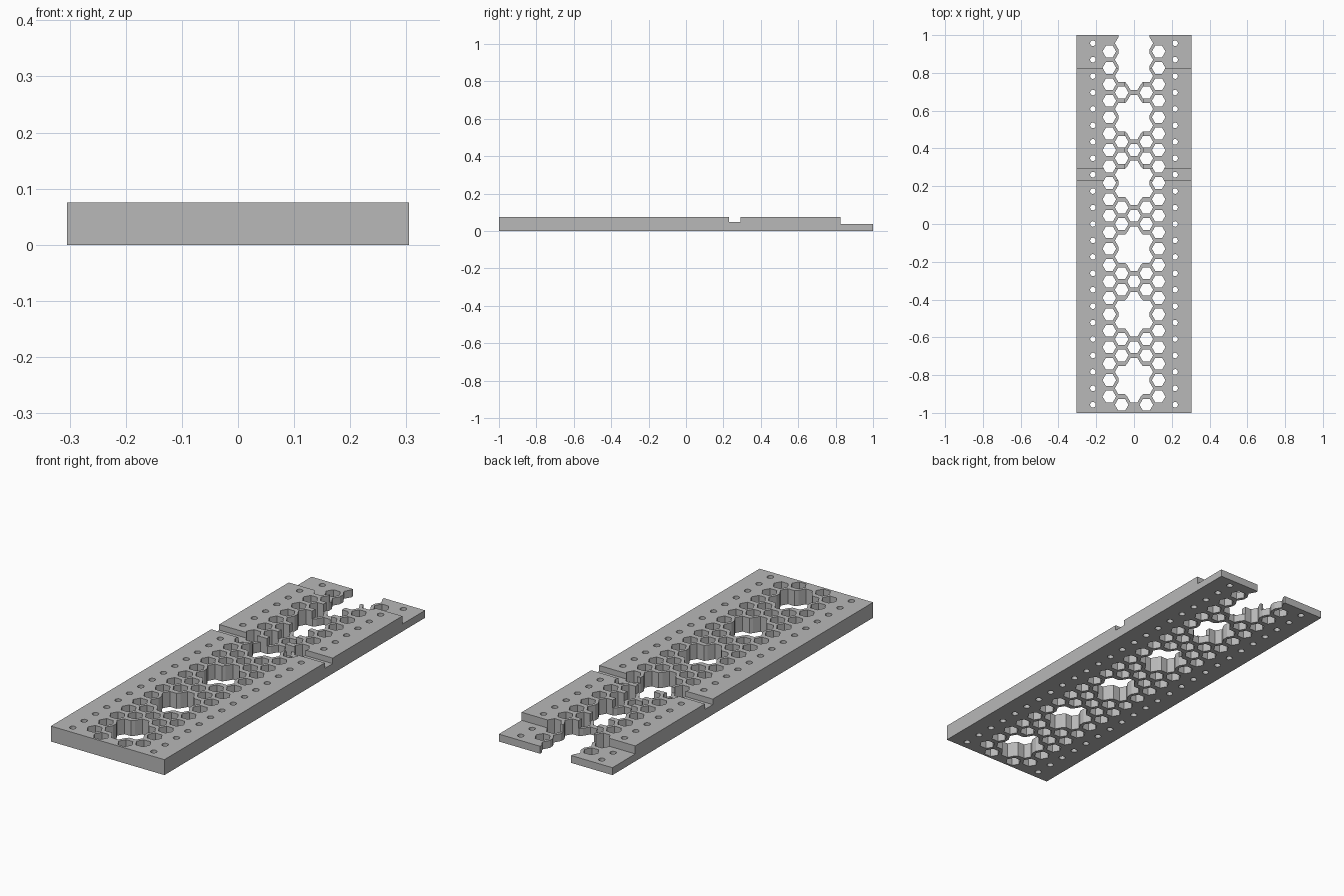
import bpy, bmesh
from math import cos, sin, radians

cube = bpy.data.objects.get("Cube")
if cube:
    bpy.data.objects.remove(cube, do_unlink=True)

PITCH = 0.087          # hole spacing along the plate
HEX = 0.036            # hexagon corner radius
HALF_W, TOP = 0.305, 0.075
GROOVE, STEP = 0.048, 0.036

grey = bpy.data.materials.new("plain grey")
grey.use_nodes = True
colour = (0.48, 0.48, 0.48, 1)
grey.diffuse_color = colour
grey.node_tree.nodes["Principled BSDF"].inputs["Base Color"].default_value = colour


def add_prism(bm, points, direction):
    """Extrude a closed outline of 3D points along a direction."""
    face = bm.faces.new([bm.verts.new(p) for p in points])
    ext = bmesh.ops.extrude_face_region(bm, geom=[face])["geom"]
    verts = [g for g in ext if isinstance(g, bmesh.types.BMVert)]
    bmesh.ops.translate(bm, verts=verts, vec=direction)


def make_object(name, bm):
    bmesh.ops.recalc_face_normals(bm, faces=bm.faces)
    mesh = bpy.data.meshes.new(name)
    bm.to_mesh(mesh)
    bm.free()
    mesh.materials.append(grey)
    obj = bpy.data.objects.new(name, mesh)
    bpy.context.collection.objects.link(obj)
    return obj


def corners(x, k, angles, r=HEX):
    """Points on a circle centred at x and k pitches along the plate."""
    return [(x + r * cos(radians(a)), k * PITCH + r * sin(radians(a))) for a in angles]


def cut_through(bm, outline):
    add_prism(bm, [(x, y, -0.05) for x, y in outline], (0, 0, 0.2))


def subtract(target, bm, name):
    cutter = make_object(name, bm)
    cutter.hide_render = True
    mod = target.modifiers.new(name, "BOOLEAN")
    mod.operation, mod.solver, mod.object = "DIFFERENCE", "EXACT", cutter
    bpy.context.view_layer.objects.active = target
    bpy.ops.object.modifier_apply(modifier=mod.name)
    bpy.data.objects.remove(cutter, do_unlink=True)


# Plate: side profile with a cross groove and a stepped back end
profile = [(-1, 0), (1, 0), (1, STEP), (0.825, STEP), (0.825, TOP), (0.291, TOP),
           (0.291, GROOVE), (0.23, GROOVE), (0.23, TOP), (-1, TOP)]
bm = bmesh.new()
add_prism(bm, [(-HALF_W, y, z) for y, z in profile], (2 * HALF_W, 0, 0))
plate = make_object("perforated_plate", bm)

# Shallow channel along the middle of the back section
bm = bmesh.new()
add_prism(bm, [(-0.05, 0.26, STEP), (0.05, 0.26, STEP), (0.05, 0.8, STEP), (-0.05, 0.8, STEP)],
          (0, 0, 0.1))
subtract(plate, bm, "channel_cutter")

bm = bmesh.new()
hex_angles = range(0, 360, 60)
inner_x, outer_x = 0.75 * PITCH, 1.5 * PITCH

# Round screw holes and outer hexagon columns
for side in (-1, 1):
    for k in range(-11, 12):
        cut_through(bm, corners(side * 2.5 * PITCH, k, range(0, 360, 30), 0.015))
    for k in range(-11, 11):
        cut_through(bm, corners(side * outer_x, k + 0.5, hex_angles))
    # Inner hexagon columns between the large openings
    for k in (-11, -8, -7, -4, -3, 0, 1, 4, 5, 8):
        cut_through(bm, corners(side * inner_x, k, hex_angles))

# Single hexagons on the centre line
for k in (-7.5, -3.5, 0.5, 4.5):
    cut_through(bm, corners(0, k, hex_angles))

# Large openings, each the outline of a seven-hexagon cluster
cluster = [(30, inner_x, 0.5), (90, 0, 1), (150, -inner_x, 0.5),
           (210, -inner_x, -0.5), (270, 0, -1), (330, inner_x, -0.5)]
for k in (-9.5, -5.5, -1.5, 2.5, 6.5):
    outline = []
    for a, x, dk in cluster:
        outline += corners(x, k + dk, (a - 90, a - 30, a + 30, a + 90))
    cut_through(bm, outline)

# Open-ended slot at the back
right = corners(0, 8.5, (300, 0)) + corners(inner_x, 9, (240, 300, 0, 60))
for k in (10, 11):
    right += corners(inner_x, k, (300, 0, 60))
right.append((right[-1][0], 1.1))
cut_through(bm, right + [(-x, y) for x, y in reversed(right)])

subtract(plate, bm, "hole_cutter")
